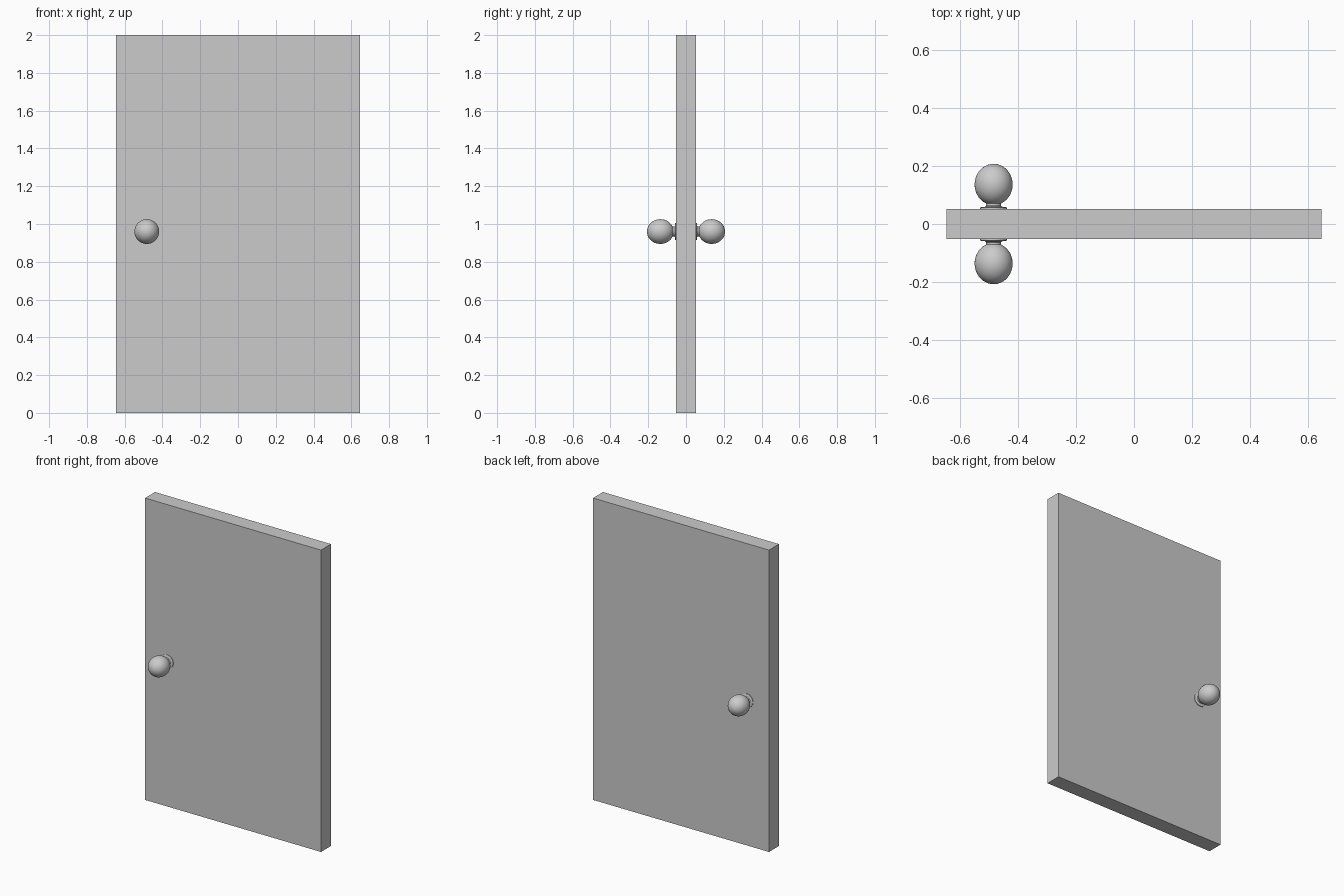
import bpy, bmesh
from math import sin, cos, pi, radians
from mathutils import Vector, Matrix

if "Cube" in bpy.data.objects:
    bpy.data.objects.remove(bpy.data.objects["Cube"])

KNOB_X, KNOB_Z = -0.483, 0.96
HALF_T = 0.052


def make_object(name, bm):
    bmesh.ops.recalc_face_normals(bm, faces=bm.faces)
    mesh = bpy.data.meshes.new(name)
    bm.to_mesh(mesh)
    bm.free()
    obj = bpy.data.objects.new(name, mesh)
    bpy.context.collection.objects.link(obj)
    return obj


# Door slab
bm = bmesh.new()
bmesh.ops.create_cube(bm, size=1)
bmesh.ops.scale(bm, vec=(1.29, 2 * HALF_T, 2), verts=bm.verts)
bmesh.ops.translate(bm, vec=(0, 0, 1), verts=bm.verts)
make_object("door_panel", bm)


# Knob: profile (radius, distance from door centre) lathed around y
def make_knob(name, side):
    profile = [(0, HALF_T - 0.004), (0.046, HALF_T - 0.004), (0.046, 0.056),
               (0.042, 0.058), (0.029, 0.0595), (0.026, 0.063), (0.026, 0.068)]
    # Egg-shaped ball, slightly longer than wide
    for i in range(17):
        a = radians(-67) + radians(157) * i / 16
        profile.append((0.0655 * cos(a) if i < 16 else 0, 0.136 + 0.071 * sin(a)))
    bm = bmesh.new()
    verts = [bm.verts.new((r, side * d, 0)) for r, d in profile]
    edges = [bm.edges.new(p) for p in zip(verts, verts[1:])]
    bmesh.ops.spin(bm, geom=verts + edges, cent=(0, 0, 0), axis=(0, 1, 0),
                   angle=2 * pi, steps=40)
    bmesh.ops.remove_doubles(bm, verts=bm.verts, dist=1e-5)
    bmesh.ops.translate(bm, vec=(KNOB_X, 0, KNOB_Z), verts=bm.verts)
    obj = make_object(name, bm)
    bpy.ops.object.select_all(action='DESELECT')
    obj.select_set(True)
    bpy.context.view_layer.objects.active = obj
    bpy.ops.object.shade_smooth_by_angle(angle=radians(35))


make_knob("front_knob", -1)
make_knob("back_knob", 1)
